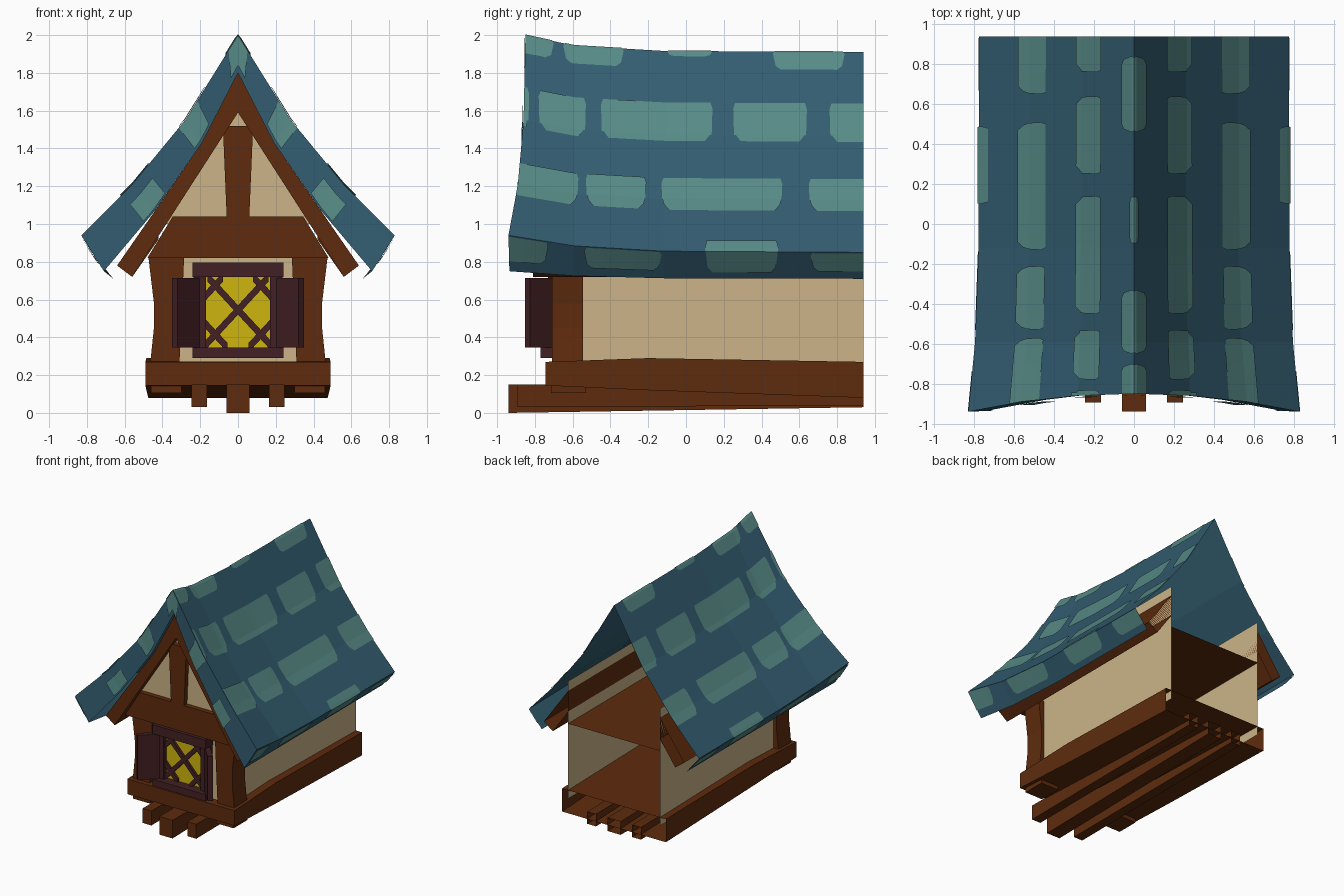
import bpy, bmesh, math

if "Cube" in bpy.data.objects:
    bpy.data.objects.remove(bpy.data.objects["Cube"])


def material(name, r, g, b):
    m = bpy.data.materials.new(name)
    lin = [(c / 255 / 12.92) if c < 10 else ((c / 255 + 0.055) / 1.055) ** 2.4 for c in (r, g, b)]
    m.diffuse_color = (*lin, 1)
    m.use_nodes = True
    m.node_tree.nodes["Principled BSDF"].inputs["Base Color"].default_value = m.diffuse_color
    return m


BLUE = material("roof blue", 51, 93, 113)
TEAL = material("pale teal tile", 87, 139, 135)
CREAM = material("cream plaster", 204, 180, 136)
BROWN = material("brown timber", 94, 43, 13)
PLUM = material("dark plum wood", 67, 32, 35)
YELLOW = material("yellow glass", 206, 181, 14)


def mesh(name, verts, faces, mat, mirror=False):
    me = bpy.data.meshes.new(name)
    me.from_pydata(verts, [], faces)
    bm = bmesh.new()
    bm.from_mesh(me)
    bmesh.ops.recalc_face_normals(bm, faces=bm.faces)
    bm.to_mesh(me)
    bm.free()
    me.materials.append(mat)
    ob = bpy.data.objects.new(name, me)
    bpy.context.collection.objects.link(ob)
    if mirror:
        ob.modifiers.new("mirror", 'MIRROR').use_axis[0] = True
    return ob


def prism(name, prof, y0, y1, mat, mirror=False, back=None, open_back=False):
    """Extrude an xz profile from y0 to y1, with an optional different back profile."""
    n = len(prof)
    v = [(x, y0, z) for x, z in prof] + [(x, y1, z) for x, z in (back or prof)]
    f = [tuple(range(n))] + [(i, (i + 1) % n, n + (i + 1) % n, n + i) for i in range(n)]
    if not open_back:
        f.append(tuple(range(n, 2 * n)))
    return mesh(name, v, f, mat, mirror)


def rect(x0, x1, z0, z1):
    return [(x0, z0), (x1, z0), (x1, z1), (x0, z1)]


# ---- roof: swept profile, flaring up and out toward the front ----
FRONT = [(0, 2.0), (.28, 1.55), (.56, 1.21), (.83, .94), (.71, .75)]
BACK = [(0, 1.91), (.26, 1.465), (.52, 1.125), (.775, .85), (.66, .71)]
INNER = [(0, 1.8), (.19, 1.43), (.44, 1.07), (.71, .75)]
FRONT_Y = [-.85, -.86, -.89, -.94, -.935]
STATIONS = [-.59, -.12, .94]
WEIGHTS = [1, .38, .07, 0]


def lerp(a, b, t):
    return a + (b - a) * t


def sample(table, s):
    i = min(int(s), len(table) - 2)
    a, b = table[i], table[i + 1]
    if isinstance(a, tuple):
        return tuple(lerp(p, q, s - i) for p, q in zip(a, b))
    return lerp(a, b, s - i)


def roof_point(y, s, lift=0.0):
    ys = [sample(FRONT_Y, s)] + STATIONS
    y = max(ys[0], min(ys[-1], y))
    k = max(i for i in range(3) if y >= ys[i])
    w = lerp(WEIGHTS[k], WEIGHTS[k + 1], (y - ys[k]) / (ys[k + 1] - ys[k]))
    f, b = sample(FRONT, s), sample(BACK, s)
    x, z = lerp(b[0], f[0], w), lerp(b[1], f[1], w)
    nx, nz = (.8, .6) if s < 3 else ((1, 0) if s == 3 else (.8, -.6))
    return (x + (nx * lift if s > 0 else 0), y, z + nz * lift)


def grid_faces(rows, cols):
    return [(r * cols + c, r * cols + c + 1, (r + 1) * cols + c + 1, (r + 1) * cols + c)
            for r in range(rows - 1) for c in range(cols - 1)]


mesh("roof", [roof_point(y, s) for s in range(5) for y in [-2] + STATIONS],
     grid_faces(5, 4), BLUE, True)
mesh("roof_front",
     [(x, y, z) for (x, z), y in zip(FRONT[:4], FRONT_Y)] +
     [(x, y + .01, z) for (x, z), y in zip(INNER, FRONT_Y)], grid_faces(2, 4), BLUE, True)

# pale tiles: (s top, s bottom, list of y ranges) per course, wrapped over the folds
COURSES = [
    (0, .22, [(-.95, -.7), (-.65, -.33), (-.1, .14), (.46, .84)]),
    (.62, 1.1, [(-.9, -.83), (-.78, -.53), (-.45, .14), (.25, .64), (.76, 1.1)]),
    (1.68, 2.22, [(-.97, -.57), (-.53, -.21), (-.13, .51), (.65, 1.1)]),
    (2.8, 3.75, [(.1, .49)]),
    (3.02, 3.7, [(-1.0, -.73), (-.54, -.13), (.66, 1.1)]),
]
for top, bottom, spans in COURSES:
    for y0, y1 in spans:
        if (y0, y1) == (-.1, .14):
            low = .07
        else:
            low = bottom
        rows = {top: .95, lerp(top, low, .15): 1, lerp(top, low, .8): .93, low: .8}
        for k in (1, 2, 3):
            if top < k < low:
                rows[float(k)] = .98
        half, mid = (y1 - y0) / 2, (y0 + y1) / 2
        qs = [-1 + i / 6 for i in range(13)]
        verts = []
        for s in sorted(rows):
            inset = (1 - rows[s]) * .2          # rounded, narrowing lower corners
            for q in qs:
                verts.append(roof_point(mid + q * max(half - inset, half * .6), s, .006))
        mesh("roof_tile", verts, grid_faces(len(rows), 13), TEAL, True)

# tiles on the front edge of the roof: s range and depth range across the edge
for s0, s1, d0, d1 in [(0, .18, 0, .8), (.77, 1.12, 0, .9), (1.76, 2.2, .35, .95)]:
    ss = sorted({s0, s1, *[k for k in (1, 2) if s0 < k < s1]})
    verts = []
    for d in (d0, d1):
        for s in ss:
            p, q, y = sample(FRONT, s), sample(INNER, s), sample(FRONT_Y, s)
            verts.append((lerp(p[0], q[0], d), y - .006, lerp(p[1], q[1], d)))
    mesh("roof_edge_tile", verts, grid_faces(2, len(ss)), TEAL, True)

# ---- gable ----
prism("bargeboard", [(0, 1.8), (.19, 1.43), (.64, .78), (.56, .72), (0, 1.59)],
      -.81, -.68, BROWN, True)
prism("eave_timber", [(.42, 1.09), (.64, .78), (.56, .72), (.42, .92)],
      -.7, .94, BROWN, True, open_back=True)
prism("gable_beam", [(-.48, .82), (.48, .82), (.345, 1.04), (-.345, 1.04)], -.79, -.68, BROWN)
prism("king_post", [(-.06, 1.04), (.06, 1.04), (.08, 1.52), (-.08, 1.52)], -.79, -.73, BROWN)
prism("gable_plaster", [(-.38, 1.0), (.38, 1.0), (0, 1.65)], -.75, -.69, CREAM)
mesh("ceiling", [(-.42, -.7, .82), (.42, -.7, .82), (.42, .94, .82), (-.42, .94, .82)],
     [(0, 1, 2, 3)], BROWN)

# ---- walls, open at the back ----
mesh("front_wall", [(x, -.67, z) for x, z in rect(-.42, .42, .2, .84)], [(0, 1, 2, 3)], CREAM)
mesh("side_wall", [(.42, -.67, .2), (.42, .94, .2), (.42, .94, 1.17), (.42, -.67, 1.17)],
     [(0, 1, 2, 3)], CREAM, True)
prism("corner_post", [(.31, .26), (.465, .26), (.445, .45), (.445, .58), (.475, .83), (.285, .83)],
      -.71, -.545, BROWN, True)

# ---- base sill, feet and floor joists ----
sections = [(-.745, .49, .145, .27), (-.2, .485, .12, .29), (.94, .475, .08, .27)]
bv = [p for y, w, lo, hi in sections for p in ((-w, y, lo), (w, y, lo), (w, y, hi), (-w, y, hi))]
bf = [(0, 1, 2, 3)] + [(o + i, o + (i + 1) % 4, o + 4 + (i + 1) % 4, o + 4 + i)
                       for o in (0, 4) for i in range(4)]
mesh("base_sill", bv, bf, BROWN)
prism("foot", rect(.3, .46, .105, .16), -.715, -.53, BROWN, True)
prism("middle_joist", rect(-.06, .06, 0, .15), -.94, .94, BROWN,
      back=rect(-.06, .06, .03, .14), open_back=True)
prism("side_joist", rect(.165, .245, .03, .15), -.895, .94, BROWN, True,
      back=rect(.165, .245, .04, .14), open_back=True)

# ---- window ----
prism("glass", rect(-.18, .18, .33, .73), -.69, -.682, YELLOW)
prism("window_lintel", rect(-.24, .24, .72, .795), -.77, -.67, PLUM)
prism("window_sill", rect(-.24, .24, .29, .345), -.77, -.67, PLUM)
prism("window_jamb", rect(.17, .235, .34, .725), -.73, -.67, PLUM, True)
slope, hw = 1.08, .025
for c in (-.26, 0, .26):                        # diagonal lattice, clipped to the pane
    xs = sorted([(.345 - .545 - c) / slope, (.72 - .545 - c) / slope])
    a, b = max(-.17, xs[0]), min(.17, xs[1])
    za, zb = .545 + c + slope * a, .545 + c + slope * b
    prism("lattice_bar", [(a, za - hw), (b, zb - hw), (b, zb + hw), (a, za + hw)],
          -.71, -.688, PLUM, True)

# shutters swung open toward the front
ang = math.radians(47)
dx, dy = math.cos(ang), -math.sin(ang)
plan = [(.2 + dx * u - dy * w, -.725 + dy * u + dx * w) for u, w in
        ((0, 0), (.175, 0), (.175, .04), (0, .04))]
mesh("shutter", [(x, y, z) for z in (.345, .715) for x, y in plan],
     [(0, 1, 2, 3), (4, 5, 6, 7)] + [(i, (i + 1) % 4, 4 + (i + 1) % 4, 4 + i) for i in range(4)],
     PLUM, True)
